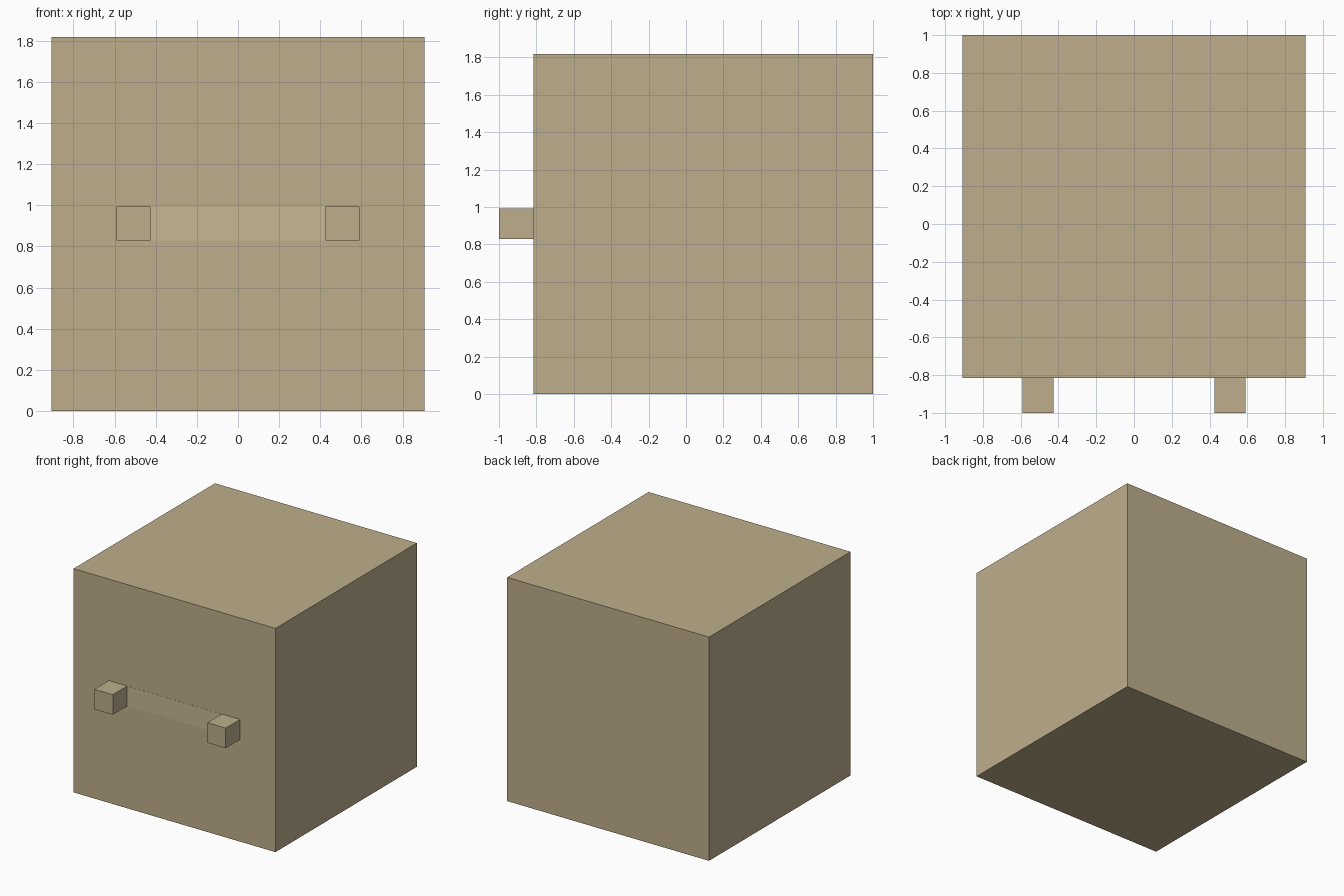
import bpy

if "Cube" in bpy.data.objects:
    bpy.data.objects.remove(bpy.data.objects["Cube"])


def material(name, color):
    mat = bpy.data.materials.new(name)
    mat.diffuse_color = (*color, 1)
    mat.use_nodes = True
    mat.node_tree.nodes["Principled BSDF"].inputs["Base Color"].default_value = mat.diffuse_color
    return mat


def box(name, low, high, mat):
    center = [(a + b) / 2 for a, b in zip(low, high)]
    bpy.ops.mesh.primitive_cube_add(size=1, location=center)
    obj = bpy.context.object
    obj.name = name
    obj.scale = [b - a for a, b in zip(low, high)]
    bpy.ops.object.transform_apply(location=False, rotation=False, scale=True)
    obj.data.materials.append(mat)
    return obj


tan = material("tan", (0.515, 0.423, 0.258))
light_tan = material("light_tan", (0.58, 0.475, 0.29))

FRONT = -0.815
IN, OUT = 0.425, 0.59
Z0, Z1 = 0.83, 0.993

# Main block
box("body", (-0.907, FRONT, 0), (0.907, 1, 1.817), tan)

# Square pegs on the front
for side, x0, x1 in (("left", -OUT, -IN), ("right", IN, OUT)):
    box(side + "_peg", (x0, -1, Z0), (x1, FRONT, Z1), tan)

# Flush strip between the pegs
box("front_strip", (-IN, FRONT - 0.001, Z0), (IN, FRONT, Z1), light_tan)
